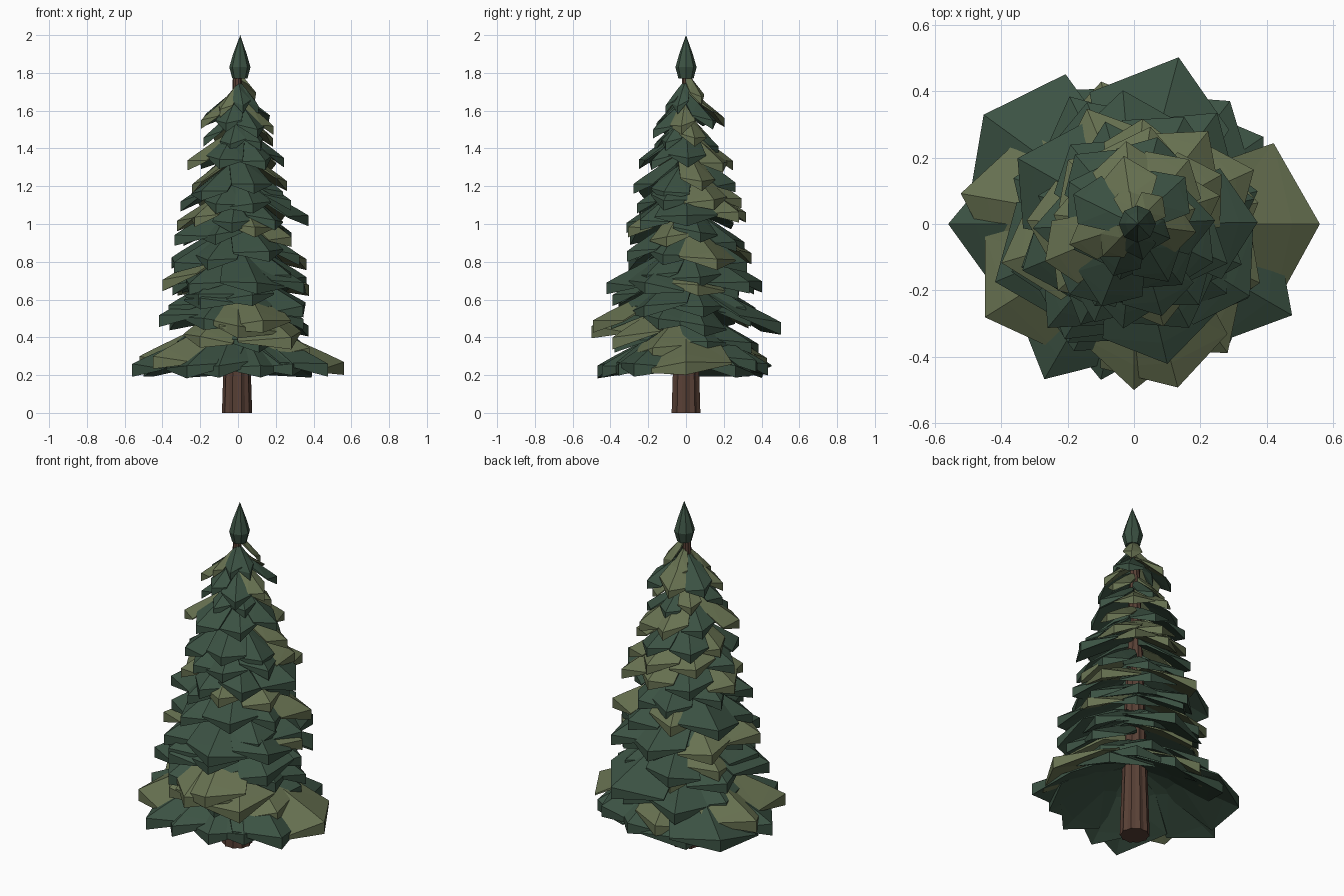
import bpy, bmesh, math, random
from mathutils import Matrix, Vector

random.seed(5)
if "Cube" in bpy.data.objects:
    bpy.data.objects.remove(bpy.data.objects["Cube"], do_unlink=True)


def material(name, colour):
    mat = bpy.data.materials.new(name)
    mat.use_nodes = True
    mat.diffuse_color = (*colour, 1)
    bsdf = mat.node_tree.nodes["Principled BSDF"]
    bsdf.inputs["Base Color"].default_value = (*colour, 1)
    bsdf.inputs["Roughness"].default_value = 0.9
    return mat


GREEN = material("dark green needles", (0.044, 0.084, 0.056))
OLIVE = material("olive needles", (0.136, 0.166, 0.082))
BARK = material("brown bark", (0.098, 0.051, 0.036))


def finish(name, bm, mats):
    bmesh.ops.recalc_face_normals(bm, faces=bm.faces)
    mesh = bpy.data.meshes.new(name)
    bm.to_mesh(mesh)
    bm.free()
    for mat in mats:
        mesh.materials.append(mat)
    obj = bpy.data.objects.new(name, mesh)
    bpy.context.collection.objects.link(obj)
    return obj


def add_branch(bm, angle, reach, tip_z, drop, olive):
    """A ridged, kite-shaped bough: deep blunt tip, sharp shoulders, steep root."""
    half = reach * random.uniform(0.38, 0.47)
    thick = 0.035 + reach * 0.06
    roll = random.uniform(-0.18, 0.18)
    turn = Matrix.Rotation(angle, 4, "Z")

    def pair(r, y, z, depth):
        top = turn @ Vector((r, y, tip_z + z + y * roll))
        return bm.verts.new(top), bm.verts.new(top - Vector((0, 0, thick * depth)))

    wide = random.uniform(0.64, 0.78)
    root = pair(0.0, 0, drop, 1)
    ridge = pair(reach * 0.42, 0, drop * 0.62, 1)
    crest = pair(reach * 0.85, 0, drop * 0.17, 1)
    tip = pair(reach, 0, 0, 1)
    sides = []
    for s in (-1, 1):
        inner = pair(reach * 0.28, s * half * 0.62, drop * 0.55, 0.3)
        outer = pair(reach * wide, s * half * random.uniform(0.85, 1.05),
                     drop * (0.95 - wide) - half * 0.3, 0.12)
        sides.append((inner, outer))
    faces = []
    for inner, outer in sides:
        for poly in ((root, ridge, inner), (ridge, crest, outer), (ridge, outer, inner),
                     (crest, tip, outer)):
            faces += [bm.faces.new([p[0] for p in poly]),
                      bm.faces.new([p[1] for p in reversed(poly)])]
        for a, b in ((root, inner), (inner, outer), (outer, tip)):
            faces.append(bm.faces.new((a[0], b[0], b[1], a[1])))
    for face in faces:
        face.material_index = int(olive)


def near(angle, targets, spread):
    return any(abs((angle - t + 180) % 360 - 180) < spread for t in targets)


# Trunk: tapering column with ridged bark
bm = bmesh.new()
bmesh.ops.create_cone(bm, cap_ends=True, segments=20, radius1=0.080, radius2=0.02, depth=1.85)
for v in bm.verts:
    if round(math.atan2(v.co.y, v.co.x) / math.tau * 20) % 2:
        v.co.xy *= 0.9
bmesh.ops.translate(bm, verts=bm.verts, vec=(-0.005, 0, 0.925))
finish("trunk", bm, [BARK])

# Lowest skirt: angle, reach, tip height, olive flag
skirt = ((0, 0.56, 0.27, 1), (34, 0.47, 0.25, 0), (52, 0.47, 0.28, 0), (75, 0.52, 0.48, 0),
         (80, 0.44, 0.26, 0), (103, 0.44, 0.29, 1), (125, 0.49, 0.25, 0),
         (144, 0.56, 0.26, 0), (170, 0.53, 0.30, 1), (180, 0.56, 0.26, 0),
         (212, 0.53, 0.30, 1), (240, 0.54, 0.25, 0), (258, 0.48, 0.25, 0),
         (270, 0.50, 0.46, 1), (285, 0.51, 0.49, 1), (285, 0.46, 0.25, 0),
         (306, 0.48, 0.40, 1), (309, 0.46, 0.26, 0), (330, 0.55, 0.26, 0))
bm = bmesh.new()
for deg, reach, z, olive in skirt:
    add_branch(bm, math.radians(deg), reach, z, 0.24, olive)
finish("skirt_branches", bm, [GREEN, OLIVE])

# Upper tiers: tip height, reach, branch count, olive directions
tiers = (
    (0.36, 0.41, 8, (245, 345)),
    (0.49, 0.43, 8, (110,)),
    (0.58, 0.39, 8, (150,)),
    (0.66, 0.39, 8, (10, 130)),
    (0.72, 0.42, 8, (190,)),
    (0.83, 0.39, 8, (22, 110)),
    (0.94, 0.35, 8, (292, 335, 130)),
    (1.04, 0.36, 8, (225, 155, 70)),
    (1.13, 0.30, 7, (85, 30, 135)),
    (1.21, 0.29, 7, (25, 185)),
    (1.34, 0.28, 7, (48, 100, 195)),
    (1.43, 0.19, 6, (140, 30)),
    (1.54, 0.20, 7, (200, 335, 90)),
    (1.63, 0.13, 6, (40, 215, 110)),
)
for i, (z, reach, count, olive_dirs) in enumerate(tiers):
    bm = bmesh.new()
    for k in range(count):
        deg = olive_dirs[0] + 360 * k / count + random.uniform(-7, 7)
        olive = near(deg, olive_dirs, 24)
        add_branch(bm, math.radians(deg), reach * random.uniform(0.82, 1.06),
                   z + random.uniform(-0.04, 0.03) + 0.015 * olive,
                   0.11 + reach * 0.24, olive)
    finish(f"branch_tier_{i + 1}", bm, [GREEN, OLIVE])

# Crown bud: spindle of stacked rings closing to a point
bm = bmesh.new()
rings = []
for r, z in ((0.040, 1.77), (0.056, 1.83), (0.036, 1.90)):
    rings.append([bm.verts.new((0.01 + r * math.cos(a), r * math.sin(a), z))
                  for a in (math.tau * k / 8 for k in range(8))])
apex = bm.verts.new((0.012, 0, 2.0))
for k in range(8):
    n = (k + 1) % 8
    for low, high in zip(rings, rings[1:]):
        bm.faces.new((low[k], low[n], high[n], high[k]))
    bm.faces.new((rings[-1][k], rings[-1][n], apex))
bm.faces.new(rings[0][::-1])
finish("crown_bud", bm, [GREEN])
